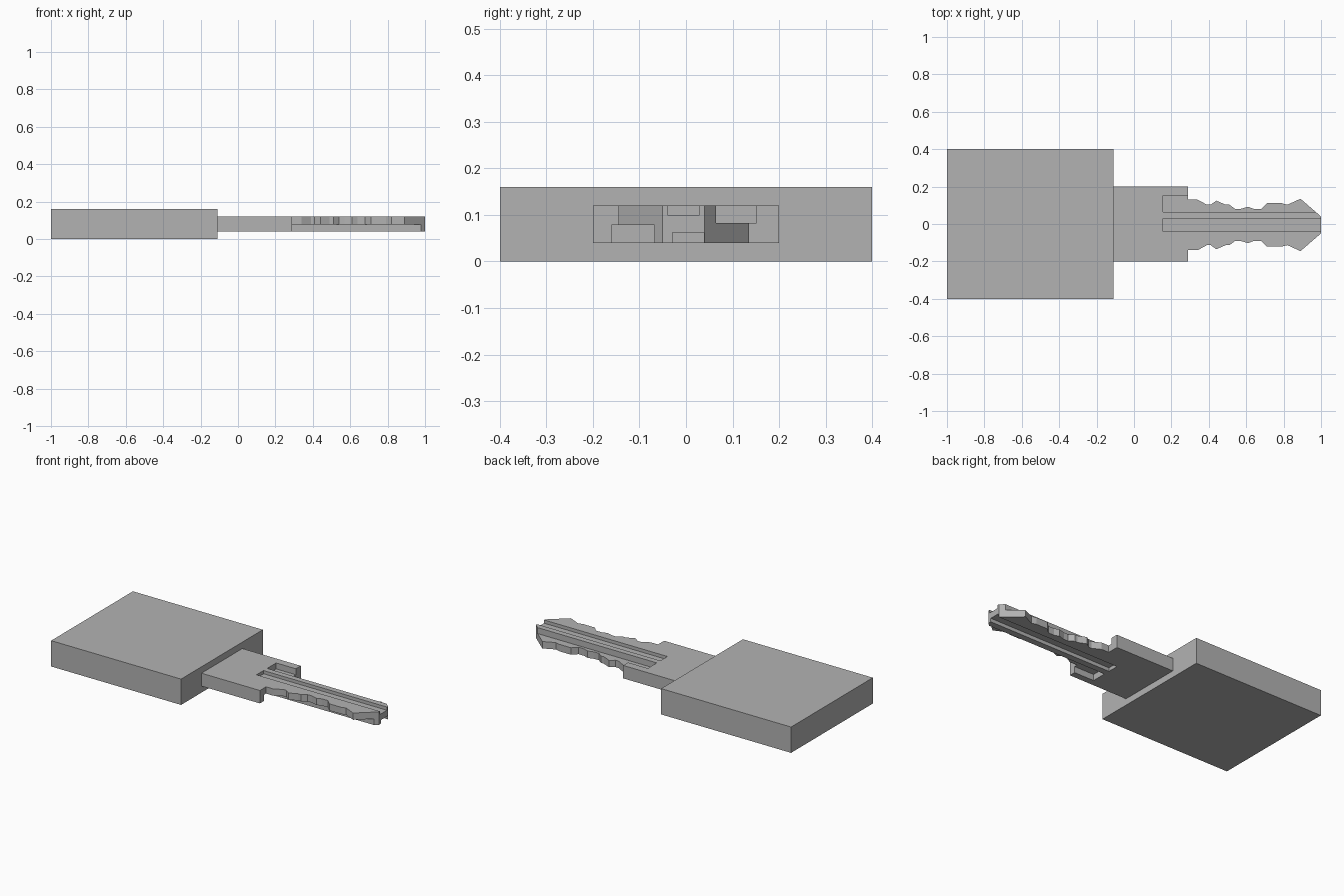
import bpy
import bmesh

cube = bpy.data.objects.get("Cube")
if cube:
    bpy.data.objects.remove(cube, do_unlink=True)

grey = bpy.data.materials.new("plain_grey")
grey.use_nodes = True
grey.diffuse_color = (0.45, 0.45, 0.45, 1)
grey.node_tree.nodes["Principled BSDF"].inputs["Base Color"].default_value = (0.45, 0.45, 0.45, 1)


def prism(name, outline, z0, z1):
    """Extrude a flat outline from z0 to z1."""
    bm = bmesh.new()
    face = bm.faces.new([bm.verts.new((x, y, z0)) for x, y in outline])
    top = bmesh.ops.extrude_face_region(bm, geom=[face])["geom"]
    for v in top:
        if isinstance(v, bmesh.types.BMVert):
            v.co.z = z1
    bmesh.ops.recalc_face_normals(bm, faces=bm.faces)
    mesh = bpy.data.meshes.new(name)
    bm.to_mesh(mesh)
    bm.free()
    mesh.materials.append(grey)
    obj = bpy.data.objects.new(name, mesh)
    bpy.context.collection.objects.link(obj)
    return obj


def box(name, x0, x1, y0, y1, z0, z1):
    return prism(name, [(x0, y0), (x1, y0), (x1, y1), (x0, y1)], z0, z1)


# Grip
box("key_grip", -1, -0.11, -0.4, 0.4, 0, 0.16)

# Shoulder and toothed blade share one outline, with the bitting on both edges
bitting = [(0.29, 0.135), (0.34, 0.135), (0.39, 0.108), (0.41, 0.108),
           (0.44, 0.13), (0.49, 0.108), (0.51, 0.108), (0.54, 0.086),
           (0.57, 0.086), (0.61, 0.097), (0.64, 0.086), (0.68, 0.086),
           (0.71, 0.116), (0.79, 0.116), (0.82, 0.108), (0.89, 0.14), (1, 0.045)]
skew = -0.005
left_edge = [(-0.11, 0.2), (0.29, 0.2)] + [(x, y + skew) for x, y in bitting]
right_edge = [(-0.11, -0.2), (0.29, -0.2)] + [(x, skew - y) for x, y in bitting]
blade = prism("key_blade", right_edge + left_edge[::-1], 0.04, 0.12)

# Keyway grooves and side steps, cut from the top and from the underside
cuts = {
    "top_groove": (-0.04, 0.029, 0.1, 0.2),
    "top_step": (0.064, 0.152, 0.083, 0.2),
    "bottom_groove": (-0.029, 0.039, -0.1, 0.062),
    "bottom_step": (-0.16, -0.068, -0.1, 0.078),
}
for name, span in cuts.items():
    cutter = box(name + "_cutter", 0.155, 1.1, *span)
    cutter.hide_render = True
    cutter.hide_set(True)
    cutter.display_type = 'WIRE'
    mod = blade.modifiers.new(name, 'BOOLEAN')
    mod.operation = 'DIFFERENCE'
    mod.solver = 'EXACT'
    mod.object = cutter
